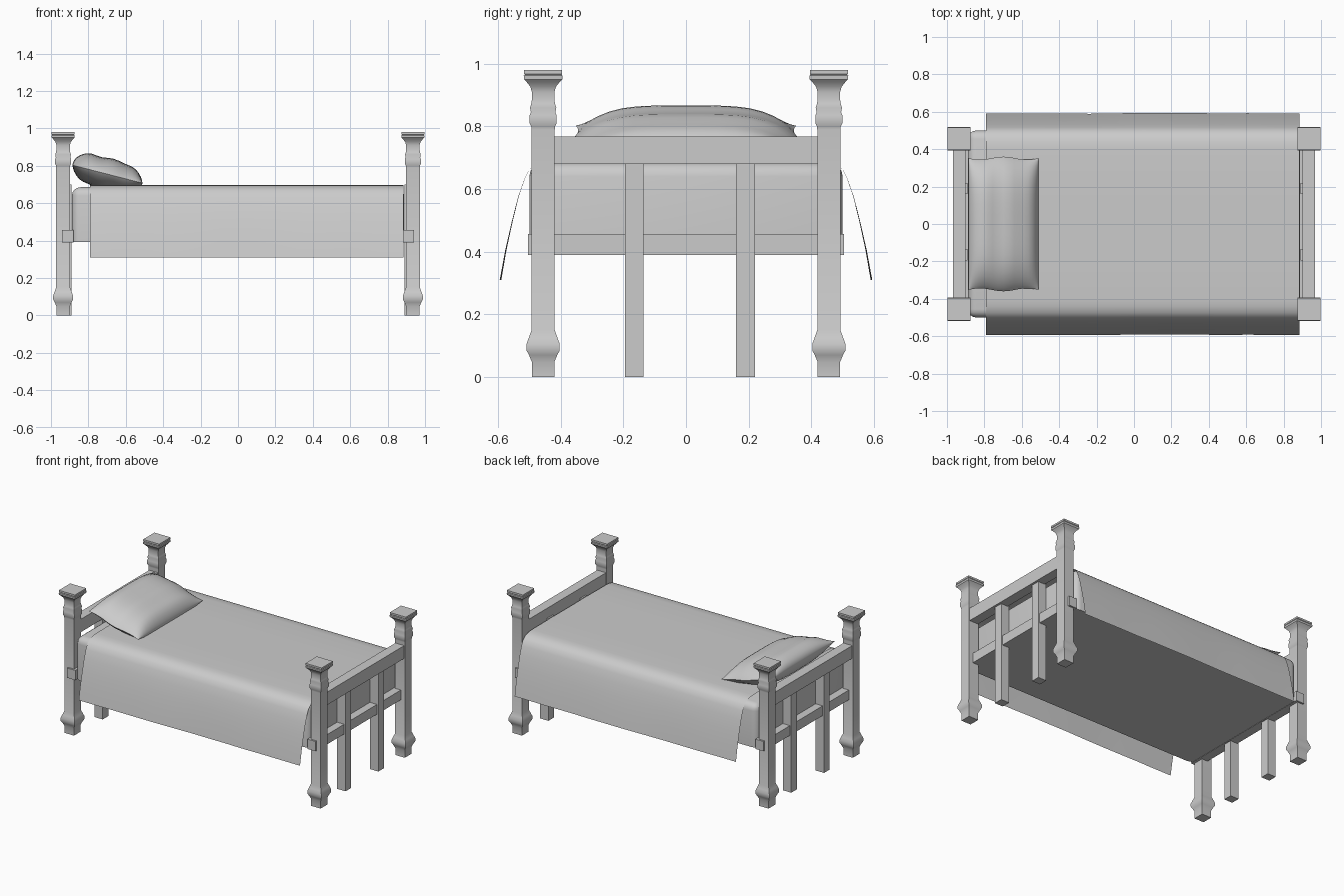
import bpy, bmesh, math, random

if "Cube" in bpy.data.objects:
    bpy.data.objects.remove(bpy.data.objects["Cube"])

random.seed(4)


def make(name, verts, faces, smooth=None):
    me = bpy.data.meshes.new(name)
    me.from_pydata(verts, [], faces)
    bm = bmesh.new()
    bm.from_mesh(me)
    bmesh.ops.remove_doubles(bm, verts=bm.verts, dist=1e-5)
    bmesh.ops.recalc_face_normals(bm, faces=bm.faces)
    bm.to_mesh(me)
    bm.free()
    ob = bpy.data.objects.new(name, me)
    bpy.context.collection.objects.link(ob)
    if smooth:
        bpy.ops.object.select_all(action='DESELECT')
        ob.select_set(True)
        bpy.context.view_layer.objects.active = ob
        bpy.ops.object.shade_smooth_by_angle(angle=math.radians(smooth))
    return ob


def box(name, x0, x1, y0, y1, z0, z1):
    v = [(x, y, z) for x in (x0, x1) for y in (y0, y1) for z in (z0, z1)]
    f = [(0, 1, 3, 2), (4, 6, 7, 5), (0, 4, 5, 1), (2, 3, 7, 6), (0, 2, 6, 4), (1, 5, 7, 3)]
    return make(name, v, f)


# Square carved posts: (half width, height)
PROFILE = [(.036, 0), (.036, .048), (.045, .07), (.053, .085), (.053, .105), (.046, .125),
           (.037, .15), (.037, .79), (.038, .80), (.043, .81), (.043, .835), (.039, .845),
           (.042, .86), (.038, .872), (.036, .885), (.036, .91), (.041, .927), (.053, .942),
           (.061, .95), (.062, .962), (.058, .965), (.061, .968), (.061, .98)]


def post(name, cx, cy):
    v = [(cx + sx * h, cy + sy * h, z) for h, z in PROFILE
         for sx, sy in ((-1, -1), (1, -1), (1, 1), (-1, 1))]
    n = len(PROFILE)
    f = [(4 * i + k, 4 * i + (k + 1) % 4, 4 * i + 4 + (k + 1) % 4, 4 * i + 4 + k)
         for i in range(n - 1) for k in range(4)]
    f += [(3, 2, 1, 0), tuple(4 * (n - 1) + k for k in range(4))]
    make(name, v, f, 35)


# Head and foot frames: posts, rails and slats
for s, end in ((-1, "head"), (1, "foot")):
    for t, side in ((-1, "front"), (1, "back")):
        post(f"{end}_{side}_post", s * .935, t * .456)

    def span(a, b):
        return sorted((s * a, s * b))
    box(end + "_top_rail", *span(.9, .967), -.43, .43, .68, .768)
    box(end + "_lower_rail", *span(.88, .942), -.505, .505, .39, .457)
    for y, side in ((-.165, "front"), (.19, "back")):
        box(f"{end}_{side}_slat", *span(.889, .952), y - .03, y + .03, 0, .70)

# Mattress with rounded upper edges
mat = box("mattress", -.888, .888, -.5, .5, .392, .685)
bm = bmesh.new()
bm.from_mesh(mat.data)
edges = [e for e in bm.edges if max(v.co.z for v in e.verts) > .6]
bmesh.ops.bevel(bm, geom=edges, offset=.045, segments=4, profile=.5, affect='EDGES')
bm.to_mesh(mat.data)
bm.free()
mat.select_set(True)
bpy.context.view_layer.objects.active = mat
bpy.ops.object.shade_smooth_by_angle(angle=math.radians(40))

# Blanket draped across the mattress and hanging at both sides
half = [(0, .698), (.2, .698), (.40, .697), (.44, .694), (.475, .683), (.50, .663),
        (.516, .63), (.535, .575), (.555, .495), (.575, .405), (.592, .31)]
drape = [(-y, z) for y, z in half[:0:-1]] + half
NX, NP = 12, len(drape)
verts = []
for i in range(NX + 1):
    x = -.792 + (.886 + .792) * i / NX
    wob = random.uniform(-.003, .003)
    for y, z in drape:
        hang = max(0, (.7 - z) / .39)
        verts.append((x, y + wob * hang, z))
faces = [(i * NP + j, i * NP + j + 1, (i + 1) * NP + j + 1, (i + 1) * NP + j)
         for i in range(NX) for j in range(NP - 1)]
make("blanket", verts, faces, 50)

# Pillow: two puffed sheets joined at a seam, leaning on the headboard
N = 20
verts, faces = [], []
for sgn in (1, -1):
    base = len(verts)
    for i in range(N + 1):
        u = math.sin(math.pi / 2 * (2 * i / N - 1))
        for j in range(N + 1):
            v = math.sin(math.pi / 2 * (2 * j / N - 1))
            puff = max(0, 1 - u ** 4) ** .6 * max(0, 1 - v ** 4) ** .9
            x = -.698 + .187 * u
            y = v * (.352 + .008 * math.cos(math.pi * 1.5 * u))
            z = .755 - .048 * u + sgn * .087 * puff
            z += .004 * math.sin(9 * u) * puff
            verts.append((x, y, z))
    for i in range(N):
        for j in range(N):
            a = base + i * (N + 1) + j
            faces.append((a, a + 1, a + N + 2, a + N + 1))
make("pillow", verts, faces, 70)
